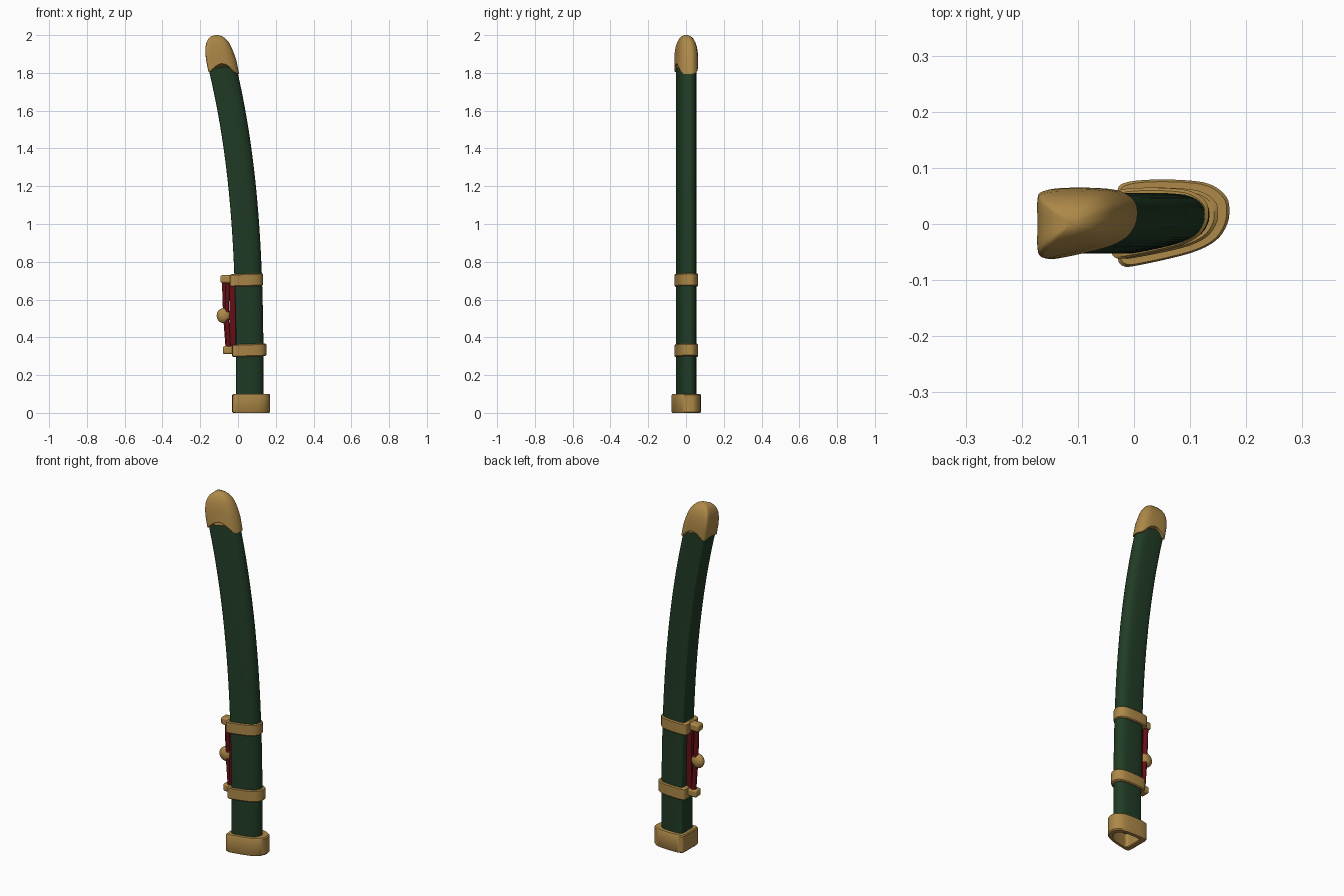
import bpy, bmesh, math
from mathutils import Vector

cube = bpy.data.objects.get("Cube")
if cube:
    bpy.data.objects.remove(cube, do_unlink=True)


def material(name, rgb):
    m = bpy.data.materials.new(name)
    m.use_nodes = True
    m.diffuse_color = (*rgb, 1)
    bsdf = m.node_tree.nodes["Principled BSDF"]
    bsdf.inputs["Base Color"].default_value = (*rgb, 1)
    bsdf.inputs["Roughness"].default_value = 0.6
    return m


GREEN = material("dark green lacquer", (0.015, 0.045, 0.019))
GOLD = material("aged gold", (0.42, 0.25, 0.065))
RED = material("deep red cord", (0.13, 0.005, 0.008))

# Cross-section: flat on the left, rounded and tapered on the right
OUTLINE = [(-1, -.72), (-.9, -.97), (-.6, -.95), (.3, -.68), (.75, -.4),
           (.95, -.05), (1, .28), (.95, .6), (.7, .87), (.3, .98),
           (-.4, 1), (-.88, .92), (-1, .7), (-1, 0)]


def smooth_outline(pts, steps=4):
    out, n = [], len(pts)
    for i in range(n):
        a, b, c, d = (Vector(pts[(i + k) % n]) for k in (-1, 0, 1, 2))
        for s in range(steps):
            t = s / steps
            out.append(b + (c - a) * t / 2 + (a * 2 - b * 5 + c * 4 - d) * t * t / 2
                       + (b * 3 - a - c * 3 + d) * t ** 3 / 2)
    return out


SECTION = smooth_outline(OUTLINE)


def finish(ob, mat, angle=35):
    ob.data.materials.append(mat)
    bpy.ops.object.select_all(action='DESELECT')
    ob.select_set(True)
    bpy.context.view_layer.objects.active = ob
    bpy.ops.object.shade_smooth_by_angle(angle=math.radians(angle))
    return ob


def loft(name, rings, mat, closed_loop=False):
    """Each ring is (centre x, z, half width, half depth, slope, lift function)."""
    bm = bmesh.new()
    loops = []
    for cx, z, hw, hd, slope, lift in rings:
        k = 1 / math.hypot(1, slope)
        loops.append([bm.verts.new((cx + p.x * hw * k, p.y * hd + .001,
                                    z + p.x * hw * slope * k + (lift(p) if lift else 0)))
                      for p in SECTION])
    n = len(SECTION)
    pairs = list(zip(loops, loops[1:]))
    if closed_loop:
        pairs.append((loops[-1], loops[0]))
    for a, b in pairs:
        for i in range(n):
            j = (i + 1) % n
            bm.faces.new((a[i], a[j], b[j], b[i]))
    if not closed_loop:
        bm.faces.new(loops[0][::-1])
        bm.faces.new(loops[-1])
    bmesh.ops.recalc_face_normals(bm, faces=bm.faces)
    me = bpy.data.meshes.new(name)
    bm.to_mesh(me)
    bm.free()
    ob = bpy.data.objects.new(name, me)
    bpy.context.collection.objects.link(ob)
    return finish(ob, mat)


def spine(z):
    return .063 - .0238 * z ** 3


def slope(z):
    return .0714 * z * z


# Curved sheath body
heights = [.09 + (1.84 - .09) * i / 24 for i in range(25)]
loft("sheath_body", [(spine(z), z, .0725, .054, slope(z), None) for z in heights], GREEN)


# Gold bands around the body
def band(name, cx, z0, z1, hw, hd):
    e = .005
    rows = [(z0, .8), (z0, 1 - e / hd), (z0 + e, 1), (z1 - e, 1), (z1, 1 - e / hd), (z1, .8)]
    loft(name, [(cx, z, hw * s, hd * s, .03, None) for z, s in rows], GOLD, True)


band("lower_band", .06, .298, .365, .09, .0635)
band("upper_band", .046, .67, .737, .087, .0635)

# Mouth collar with a hollow opening
collar = [(.1, .6), (.1, .95), (.094, 1), (.006, 1), (0, .95), (0, .72), (.005, .68), (.075, .66)]
loft("mouth_collar", [(.07, z, .1 * s, .078 * s, 0, None) for z, s in collar], GOLD)


# End cap with a scalloped lower edge
def scallop(p):
    lift = .055 * max(0, 1 - (p.x + .1) ** 2) ** 1.5
    if p.x < -.93:
        lift += .018 * max(0, 1 - p.y ** 2)
    return lift


cap = [(1.795, -.147, -.01, .055), (1.795, -.157, .006, .0635), (1.865, -.168, -.008, .0635),
       (1.9, -.172, -.02, .062), (1.935, -.172, -.034, .057), (1.96, -.167, -.047, .049),
       (1.98, -.157, -.064, .038), (1.993, -.143, -.082, .025), (2.0, -.122, -.102, .009)]
loft("end_cap", [((a + b) / 2, z, (b - a) / 2, d, 0, scallop if z < 1.8 else None)
                 for z, a, b, d in cap], GOLD)


# Cord mounts on the flat side
def block(name, centre, size, mat, bevel):
    bpy.ops.mesh.primitive_cube_add(size=1, location=centre)
    ob = bpy.context.object
    ob.name = name
    ob.scale = size
    bpy.ops.object.transform_apply(location=False, rotation=False, scale=True)
    mod = ob.modifiers.new("rounded edges", 'BEVEL')
    mod.width, mod.segments = bevel, 3
    return finish(ob, mat)


block("upper_mount", (-.055, 0, .708), (.076, .05, .042), GOLD, .01)
block("lower_mount", (-.045, 0, .332), (.07, .05, .042), GOLD, .01)
block("cord_backing", (-.028, 0, .52), (.034, .03, .35), RED, .004)


# Red cords strung between the mounts
def cord(name, points, radius):
    cu = bpy.data.curves.new(name, 'CURVE')
    cu.dimensions = '3D'
    cu.bevel_depth, cu.bevel_resolution = radius, 3
    cu.use_fill_caps = True
    sp = cu.splines.new('POLY')
    sp.points.add(len(points) - 1)
    for p, co in zip(sp.points, points):
        p.co = (*co, 1)
    ob = bpy.data.objects.new(name, cu)
    bpy.context.collection.objects.link(ob)
    cu.materials.append(RED)


cord("outer_cord", [(-.072, .006, .7), (-.066, .006, .52), (-.052, .006, .335)], .014)
cord("inner_cord", [(-.052, -.008, .7), (-.06, -.008, .52), (-.046, -.008, .335)], .011)

# Gold knob gathering the cords
bpy.ops.mesh.primitive_uv_sphere_add(segments=24, ring_count=12, location=(-.076, 0, .515))
knob = bpy.context.object
knob.name = "cord_knob"
knob.scale = (.037, .025, .04)
finish(knob, GOLD)
